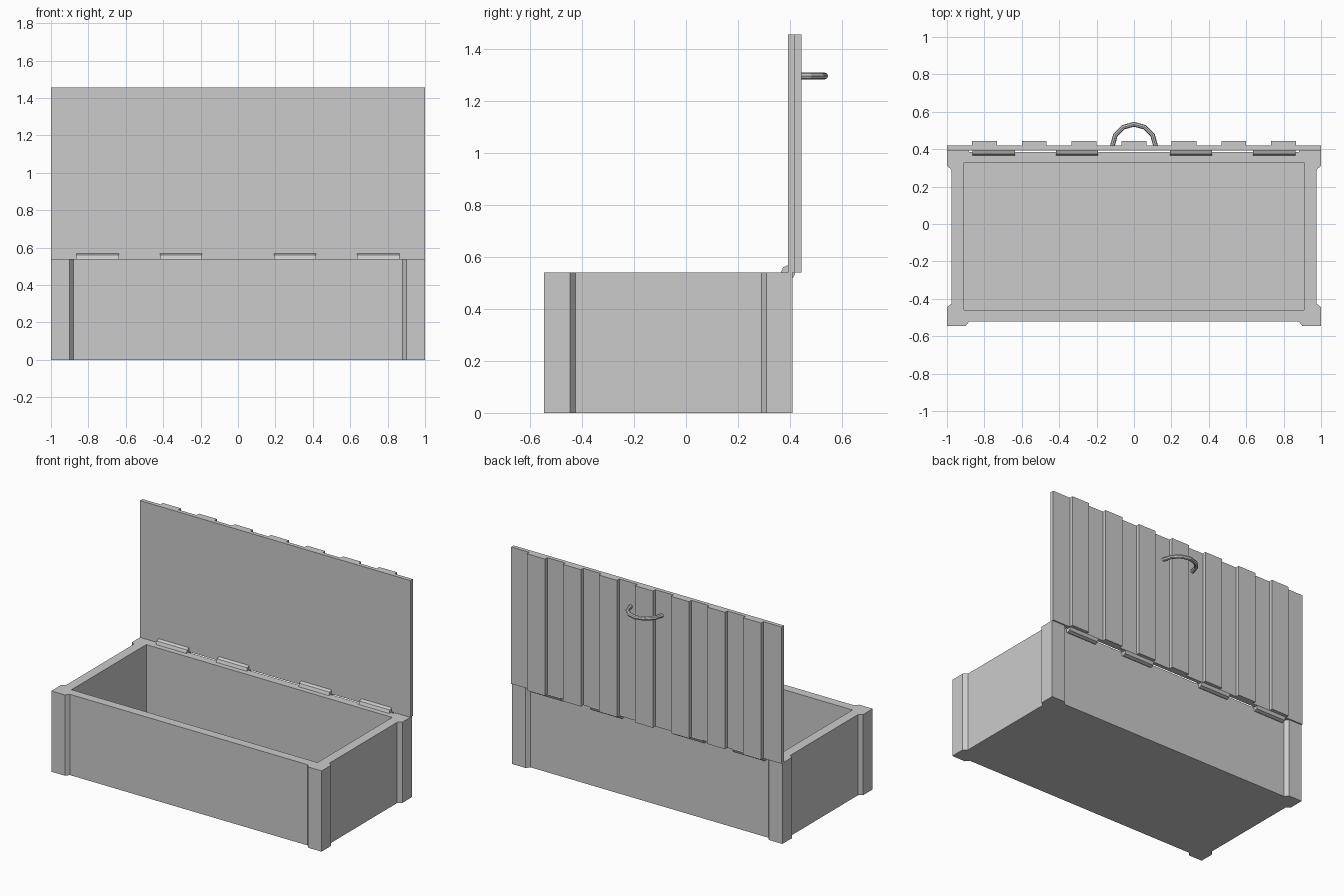
import bpy, bmesh, math
from mathutils import Vector

if "Cube" in bpy.data.objects:
    bpy.data.objects.remove(bpy.data.objects["Cube"])


def finish(name, bm):
    bmesh.ops.recalc_face_normals(bm, faces=bm.faces)
    me = bpy.data.meshes.new(name)
    bm.to_mesh(me)
    bm.free()
    ob = bpy.data.objects.new(name, me)
    bpy.context.collection.objects.link(ob)
    return ob


def prism(name, outline, z0, z1):
    """Extrude an xy outline from z0 up to z1."""
    bm = bmesh.new()
    face = bm.faces.new([bm.verts.new((x, y, z0)) for x, y in outline])
    ext = bmesh.ops.extrude_face_region(bm, geom=[face])
    top = [v for v in ext["geom"] if isinstance(v, bmesh.types.BMVert)]
    bmesh.ops.translate(bm, verts=top, vec=(0, 0, z1 - z0))
    return finish(name, bm)


# Chest body: outline with chamfered corner posts, quarter mirrored around
CY, HX, HY, H = -0.0675, 1.0, 0.4775, 0.54
quarter = [(0.975, HY - 0.12), (HX, HY - 0.10), (HX, HY), (0.90, HY), (0.88, HY - 0.025)]
outline = []
for sx, sy in ((1, 1), (-1, 1), (-1, -1), (1, -1)):
    pts = [(x * sx, CY + y * sy) for x, y in quarter]
    outline += pts if sx * sy > 0 else pts[::-1]
body = prism("chest_body", outline, 0, H)

# Hollow inside
ix, y0, y1 = 0.91, -0.46, 0.33
cavity = prism("cavity_cutter", [(-ix, y0), (ix, y0), (ix, y1), (-ix, y1)], 0.06, H + 0.1)
cavity.hide_render = True
cavity.hide_viewport = True
cut = body.modifiers.new("hollow", "BOOLEAN")
cut.operation = "DIFFERENCE"
cut.solver = "EXACT"
cut.object = cavity

# Open lid: stripes alternate between thin board and raised slat
N, FRONT, LOW, HIGH = 15, 0.393, 0.419, 0.444
lid = [(-1, FRONT), (1, FRONT)]
for i in range(N):
    y = HIGH if i % 2 else LOW
    lid += [(1 - 2 * i / N, y), (1 - 2 * (i + 1) / N, y)]
prism("lid", lid, H, 1.455)

# Hinge barrels
for i, x in enumerate((-0.75, -0.305, 0.305, 0.75)):
    bpy.ops.mesh.primitive_cylinder_add(vertices=8, radius=0.028, depth=0.225,
                                        location=(x, 0.393, H))
    hinge = bpy.context.object
    hinge.name = f"hinge_{i + 1}"
    hinge.rotation_euler = (math.pi / 2, 0, math.pi / 2)

# Handle: half ring tube on the outside of the lid
SEG, SIDES, R, r = 6, 8, 0.115, 0.013
bm = bmesh.new()
rings = []
for i in range(SEG + 1):
    a = math.pi * i / SEG
    out = Vector((math.cos(a), math.sin(a), 0))
    centre = Vector((0, 0.418, 1.295)) + out * R
    ring = []
    for j in range(SIDES):
        b = 2 * math.pi * j / SIDES
        ring.append(bm.verts.new(centre + out * (r * math.cos(b)) + Vector((0, 0, r * math.sin(b)))))
    rings.append(ring)
for p, q in zip(rings, rings[1:]):
    for j in range(SIDES):
        k = (j + 1) % SIDES
        bm.faces.new((p[j], p[k], q[k], q[j]))
bm.faces.new(rings[0])
bm.faces.new(rings[-1])
finish("handle", bm)
